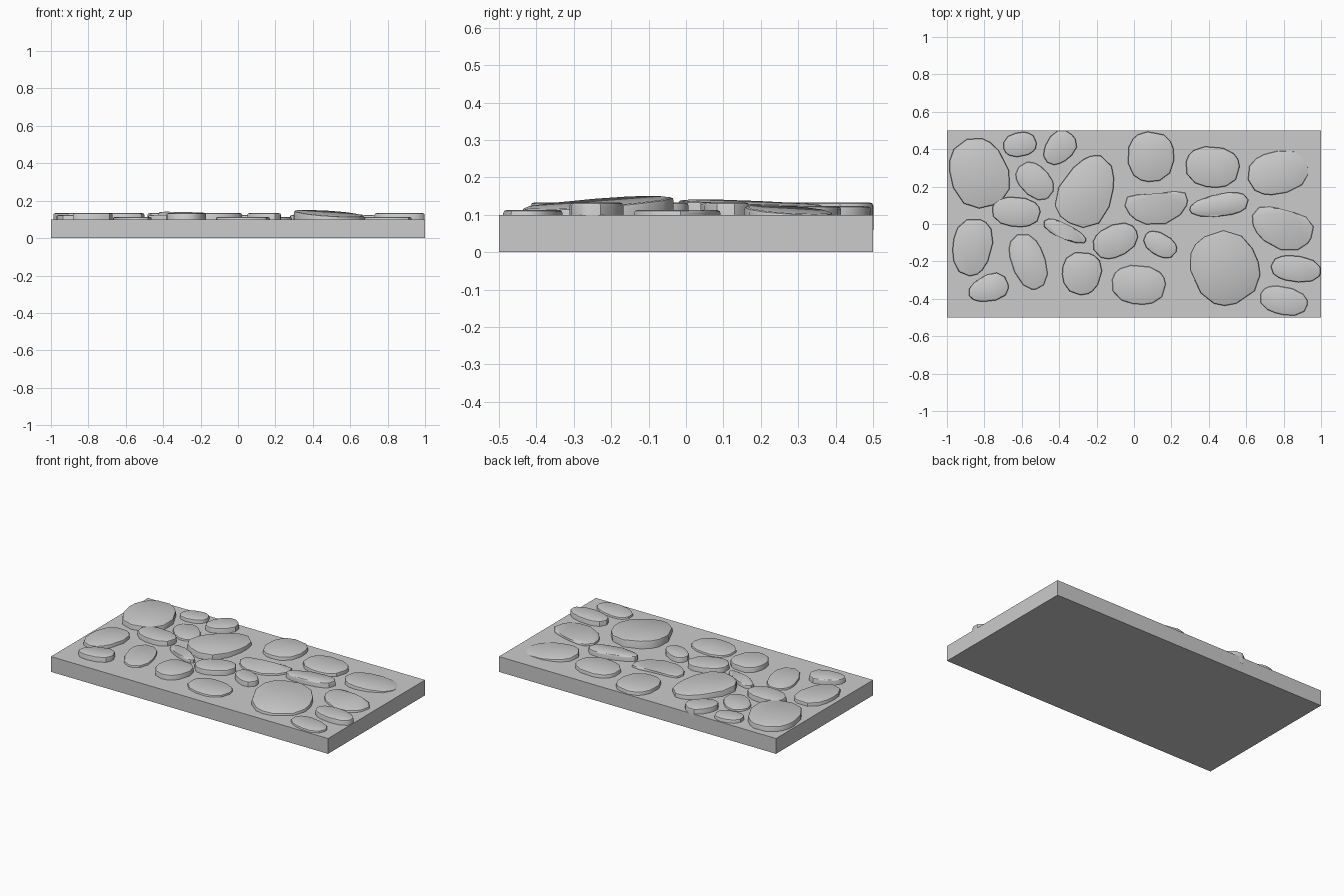
import bpy
import bmesh
from math import cos, sin, tau, radians, copysign
from mathutils import Vector, Matrix

default_cube = bpy.data.objects.get("Cube")
if default_cube:
    bpy.data.objects.remove(default_cube, do_unlink=True)

# One grey for the slab and all the stones
grey = bpy.data.materials.new("stone_grey")
grey.use_nodes = True
grey_colour = (0.6, 0.6, 0.6, 1)
grey.diffuse_color = grey_colour
grey.node_tree.nodes["Principled BSDF"].inputs["Base Color"].default_value = grey_colour

SLAB_TOP = 0.1
SIDES = 14
HIGH, MID, LOW = 0.133, 0.123, 0.113


def finish(name, bm):
    """Turn a bmesh into a named, coloured object."""
    bmesh.ops.recalc_face_normals(bm, faces=bm.faces)
    mesh = bpy.data.meshes.new(name)
    bm.to_mesh(mesh)
    bm.free()
    mesh.materials.append(grey)
    obj = bpy.data.objects.new(name, mesh)
    bpy.context.collection.objects.link(obj)
    return obj


def rounded(value):
    """Fill out the ellipse a little towards a box."""
    return copysign(abs(value) ** 0.87, value)


def stone(name, centre, half_size, angle=0, taper=0, bend=0, top=HIGH, slope=(0, 0)):
    """Flat stone: a tapered, bent oval outline, extruded, tilted and bevelled."""
    bm = bmesh.new()
    turn = Matrix.Rotation(radians(angle), 2)
    base, cap = [], []
    for i in range(SIDES):
        # uneven spacing gives facets of different lengths
        t = tau * i / SIDES + 0.12 * sin(5 * i + angle)
        u, v = rounded(cos(t)), rounded(sin(t))
        v = v * (1 + taper * u)
        offset = Vector((u * half_size[0], v * half_size[1] + bend * (u * u - 0.5)))
        offset = turn @ offset
        x, y = centre[0] + offset.x, centre[1] + offset.y
        x = max(-0.995, min(0.998, x))
        z = top + offset.x * slope[0] + offset.y * slope[1]
        base.append(bm.verts.new((x, y, SLAB_TOP - 0.04)))
        cap.append(bm.verts.new((x, y, z)))
    bm.faces.new(cap)
    bm.faces.new(base[::-1])
    for i in range(SIDES):
        j = (i + 1) % SIDES
        bm.faces.new((base[i], base[j], cap[j], cap[i]))
    rim = [e for e in bm.edges if all(v in cap for v in e.verts)]
    bmesh.ops.bevel(bm, geom=rim, offset=0.009, segments=2, profile=0.5, affect="EDGES")
    obj = finish(name, bm)
    bpy.ops.object.select_all(action="DESELECT")
    obj.select_set(True)
    bpy.context.view_layer.objects.active = obj
    bpy.ops.object.shade_smooth_by_angle(angle=radians(35))


# Base slab
bm = bmesh.new()
bmesh.ops.create_cube(bm, size=1, matrix=Matrix.Translation((0, 0, SLAB_TOP / 2))
                      @ Matrix.Diagonal((2, 1, SLAB_TOP, 1)))
finish("base_slab", bm)

# Back row of stones
stone("back_right_corner_stone", (-.83, .275), (.19, .155), angle=110, taper=-.1)
stone("back_small_stone", (-.61, .425), (.09, .065), angle=10, top=MID)
stone("back_wedge_stone", (-.4, .405), (.1, .075), angle=50, taper=.2)
stone("back_inner_stone", (-.53, .23), (.115, .08), angle=-45, top=LOW)
stone("back_large_stone", (-.25, .18), (.2, .14), angle=65, taper=-.25, top=HIGH, slope=(-.03, -.03))
stone("back_centre_stone", (.09, .36), (.135, .125), angle=90, top=MID)
stone("back_round_stone", (.42, .305), (.145, .11), angle=-5, top=MID)
stone("back_left_stone", (.77, .275), (.165, .115), angle=12, top=.114, slope=(-.06, -.05))

# Middle row of stones
stone("middle_right_stone", (-.63, .065), (.13, .08), angle=-5)
stone("middle_sliver_stone", (-.37, -.04), (.125, .04), angle=-25, taper=-.1, top=MID)
stone("middle_centre_stone", (-.1, -.09), (.125, .085), angle=25)
stone("middle_kidney_stone", (.12, .1), (.17, .085), angle=5, bend=.045, top=LOW)
stone("middle_wedge_stone", (.14, -.11), (.095, .06), angle=-30)
stone("middle_long_stone", (.455, .1), (.16, .06), angle=9, taper=.15)
stone("middle_left_stone", (.79, -.015), (.17, .105), angle=-20, taper=.15, bend=.025, top=LOW)

# Front row of stones
stone("front_right_stone", (-.865, -.125), (.155, .105), angle=80, taper=.1, top=MID)
stone("front_corner_stone", (-.78, -.345), (.11, .07), angle=18, taper=.25)
stone("front_oval_stone", (-.565, -.2), (.155, .09), angle=-70, top=LOW)
stone("front_round_stone", (-.28, -.265), (.115, .105), angle=80, taper=.1)
stone("front_flat_stone", (.025, -.325), (.145, .105), angle=-5, top=LOW)
stone("front_large_stone", (.485, -.235), (.2, .18), angle=-65, top=.133, slope=(-.06, .07))
stone("front_left_edge_stone", (.865, -.24), (.135, .07), angle=-7)
stone("front_left_corner_stone", (.8, -.41), (.13, .075), angle=-12, top=LOW)
